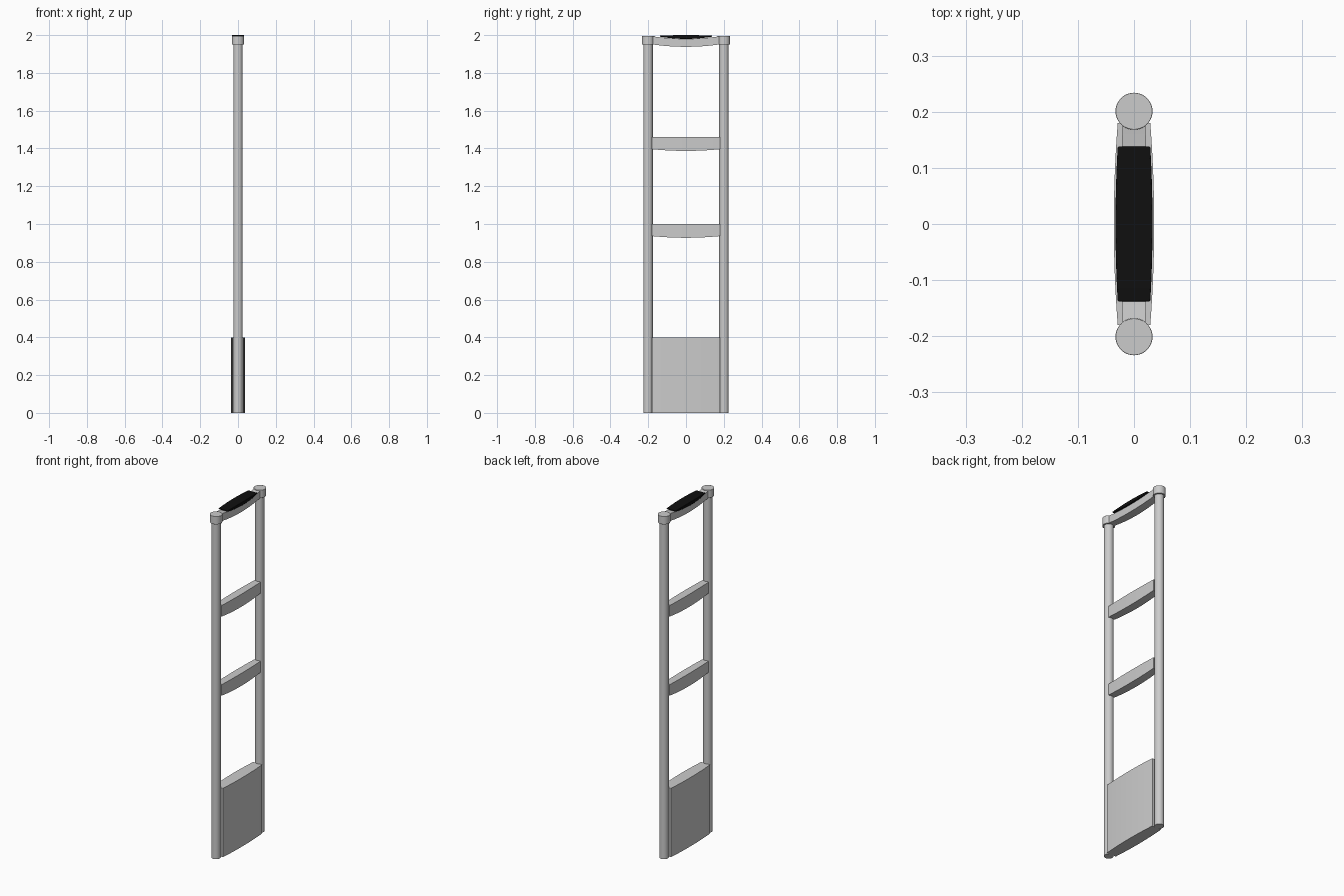
import bpy, bmesh, math

if "Cube" in bpy.data.objects:
    bpy.data.objects.remove(bpy.data.objects["Cube"])


def finish(name, bm, angle=30, bevel=0.0, mat=None):
    bmesh.ops.recalc_face_normals(bm, faces=bm.faces)
    me = bpy.data.meshes.new(name)
    bm.to_mesh(me)
    bm.free()
    ob = bpy.data.objects.new(name, me)
    bpy.context.collection.objects.link(ob)
    if bevel:
        m = ob.modifiers.new("edge", 'BEVEL')
        m.width, m.segments, m.limit_method = bevel, 2, 'ANGLE'
    if mat:
        me.materials.append(mat)
    bpy.ops.object.select_all(action='DESELECT')
    ob.select_set(True)
    bpy.context.view_layer.objects.active = ob
    bpy.ops.object.shade_smooth_by_angle(angle=math.radians(angle))
    return ob


def column(name, y, r, z0, z1, bevel=0.0):
    bm = bmesh.new()
    bmesh.ops.create_cone(bm, cap_ends=True, segments=40, radius1=r, radius2=r, depth=z1 - z0)
    bmesh.ops.translate(bm, verts=bm.verts, vec=(0, y, (z0 + z1) / 2))
    return finish(name, bm, bevel=bevel)


def beam(name, half_len, width, bottom, top, steps=16, **kw):
    """Loft rectangles along y; width, bottom and top are (end, middle) values."""
    bm = bmesh.new()
    rings = []
    for i in range(steps + 1):
        t = 2 * i / steps - 1
        w, b, h = (e + (m - e) * (1 - t * t) for e, m in (width, bottom, top))
        rings.append([bm.verts.new((x, t * half_len, z))
                      for x, z in ((-w, b), (w, b), (w, h), (-w, h))])
    for a, c in zip(rings, rings[1:]):
        for k in range(4):
            bm.faces.new((a[k], a[k - 1], c[k - 1], c[k]))
    bm.faces.new(rings[0])
    bm.faces.new(rings[-1])
    return finish(name, bm, **kw)


# Upright posts with wider caps
for side, y in (("front", -0.201), ("back", 0.201)):
    column(f"{side}_post", y, 0.025, 0, 1.96)
    column(f"{side}_cap", y, 0.033, 1.95, 1.996, bevel=0.001)

# Bulged base panel
beam("base_panel", 0.18, (0.029, 0.036), (0, 0), (0.4, 0.4))

# Two crossbars with sagging undersides
for name, z in (("lower_crossbar", 1.0), ("upper_crossbar", 1.46)):
    beam(name, 0.18, (0.02, 0.024), (z - 0.064, z - 0.073), (z, z))

# Top rail, dished to hold the lamp cover
beam("top_rail", 0.18, (0.02, 0.024), (1.951, 1.938), (1.994, 1.98))

# Black lamp cover
black = bpy.data.materials.new("black_plastic")
black.diffuse_color = (0.005, 0.005, 0.005, 1)
black.use_nodes = True
black.node_tree.nodes["Principled BSDF"].inputs["Base Color"].default_value = black.diffuse_color
beam("lamp_cover", 0.138, (0.029, 0.033), (1.992, 1.98), (1.997, 2.0), bevel=0.002, mat=black)
